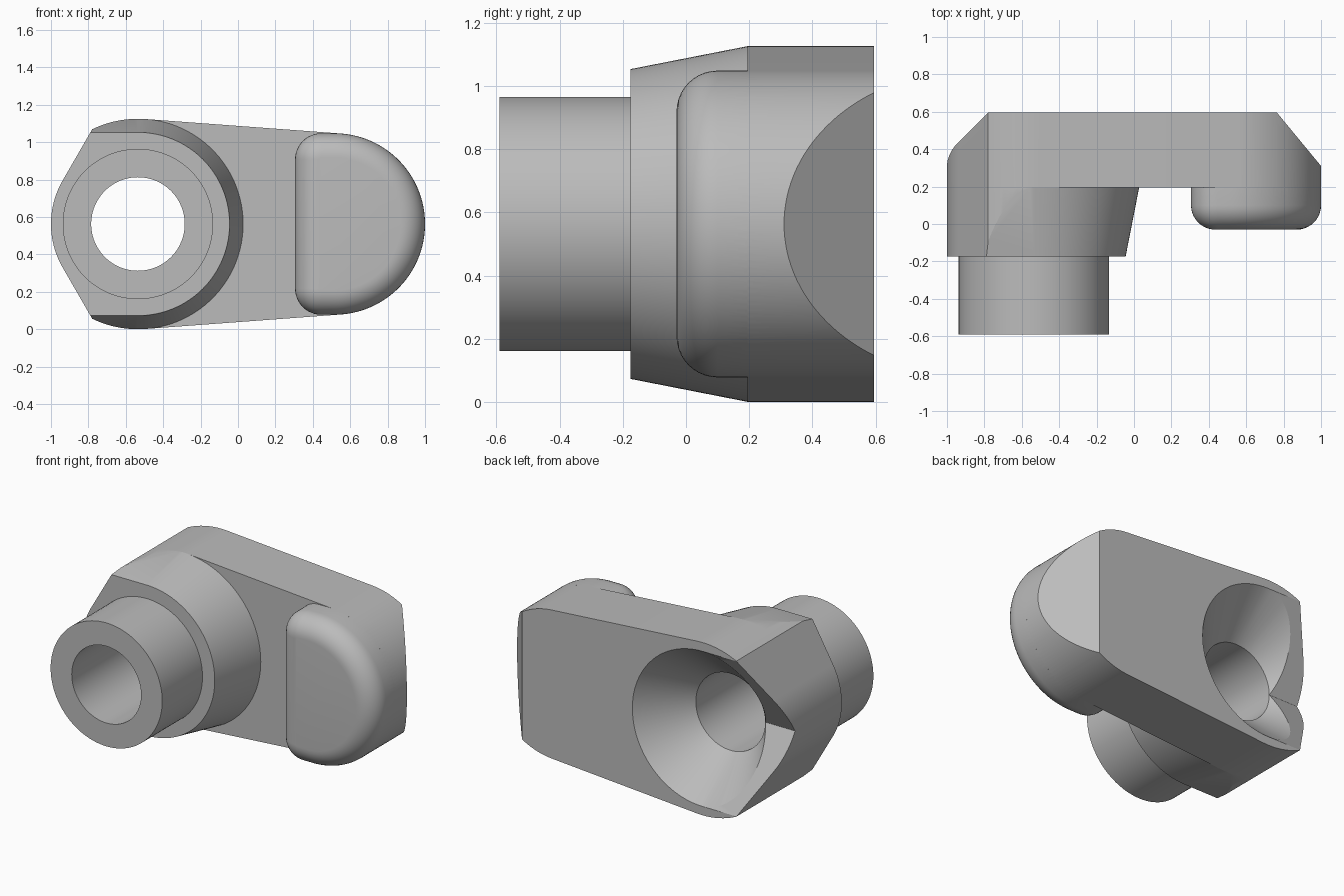
import bpy
import bmesh
from math import sin, cos, pi, radians, asin, acos, degrees

if "Cube" in bpy.data.objects:
    bpy.data.objects.remove(bpy.data.objects["Cube"], do_unlink=True)

MID = 0.563                 # height of the symmetry plane
BOSS_X, BOSS_R = -0.535, 0.5625
END_X, END_R = 0.515, 0.485
FRONT, LEDGE, BACK = -0.175, 0.195, 0.595
BORE_R, SEAT_Y, SEAT_R = 0.25, 0.306, 0.505

grey = bpy.data.materials.new("plain grey")
grey.use_nodes = True
grey.diffuse_color = (0.5, 0.5, 0.5, 1)
grey.node_tree.nodes["Principled BSDF"].inputs["Base Color"].default_value = (0.5, 0.5, 0.5, 1)


def arc(cx, cz, r, a0, a1, n):
    """Points along an arc in the x-z plane, angles in degrees."""
    angles = [radians(a0 + (a1 - a0) * i / n) for i in range(n + 1)]
    return [(cx + r * cos(a), cz + r * sin(a)) for a in angles]


def circle(r):
    return arc(BOSS_X, 0, r, 0, 360, 96)[:-1]


def box(x0, x1, h):
    return [(x0, -h), (x1, -h), (x1, h), (x0, h)]


def loft(name, sections):
    """Closed solid through matching outlines, each given as (y, points)."""
    bm = bmesh.new()
    rings = [[bm.verts.new((x, y, z + MID)) for x, z in pts] for y, pts in sections]
    for a, b in zip(rings, rings[1:]):
        for i in range(len(a)):
            j = (i + 1) % len(a)
            bm.faces.new((a[i], a[j], b[j], b[i]))
    bm.faces.new(rings[0])
    bm.faces.new(rings[-1])
    bmesh.ops.recalc_face_normals(bm, faces=bm.faces)
    mesh = bpy.data.meshes.new(name)
    bm.to_mesh(mesh)
    bm.free()
    mesh.materials.append(grey)
    obj = bpy.data.objects.new(name, mesh)
    bpy.context.collection.objects.link(obj)
    return obj


def combine(target, tool, operation):
    mod = target.modifiers.new(operation.lower(), 'BOOLEAN')
    mod.operation, mod.solver, mod.object = operation, 'EXACT', tool
    bpy.context.view_layer.objects.active = target
    bpy.ops.object.modifier_apply(modifier=mod.name)
    bpy.data.objects.remove(tool, do_unlink=True)


# Pointed end of the outline: two flats at 60 degrees with a rounded tip
TIP_R = 0.465
corner = 150 - degrees(acos(TIP_R / BOSS_R))


def pointed_end(start):
    return (arc(BOSS_X, 0, BOSS_R, start, corner, 12)
            + arc(BOSS_X, 0, TIP_R, 150, 210, 24)
            + arc(BOSS_X, 0, BOSS_R, 360 - corner, 360 - start, 12))


# Plate: tangent hull of the boss circle and the smaller end circle
tangent = 90 - degrees(asin((BOSS_R - END_R) / (END_X - BOSS_X)))
outline = arc(END_X, 0, END_R, -tangent, tangent, 64) + pointed_end(tangent)
body = loft("clamp_body", [(LEDGE, outline), (BACK, outline)])


# Tapered boss, drawn out straight towards the pointed end
def drawn_out(r):
    return arc(BOSS_X, 0, r, -90, 90, 64) + [(-1.1, r), (-1.1, -r)]


boss = loft("boss", [(FRONT, drawn_out(0.49)), (LEDGE, drawn_out(BOSS_R))])
trim = pointed_end(90) + [(BOSS_X, -0.7), (0.2, -0.7), (0.2, 0.7), (BOSS_X, 0.7)]
combine(boss, loft("boss_trim", [(FRONT - 0.1, trim), (LEDGE + 0.1, trim)]), 'INTERSECT')
combine(body, boss, 'UNION')

# Round spigot on the front of the boss
combine(body, loft("spigot", [(-0.59, circle(0.402)), (0, circle(0.402))]), 'UNION')

# D-shaped foot with a rounded front edge
FILLET, CORNER = 0.13, 0.14


def foot_outline(inset):
    cx, cz, r = 0.305 + CORNER, END_R - CORNER, CORNER - inset
    return (arc(END_X, 0, END_R - inset, -90, 90, 64)
            + arc(cx, cz, r, 90, 180, 12) + arc(cx, -cz, r, 180, 270, 12))


steps = [i / 10 * pi / 2 for i in range(11)]
foot = [(-0.03 + FILLET * (1 - cos(a)), foot_outline(FILLET * (1 - sin(a)))) for a in steps]
combine(body, loft("foot", foot + [(LEDGE, foot_outline(0))]), 'UNION')

# Sloped cut across the back of the foot end
combine(body, loft("end_chamfer", [(0.31, box(1.0, 1.5, 0.8)), (0.7, box(0.678, 1.5, 0.8))]),
        'DIFFERENCE')

# Through bore, conical seat and V groove running out of the pointed end
far = 0.7
grow = (far - SEAT_Y) / (BACK - SEAT_Y)
combine(body, loft("bore", [(-0.8, circle(BORE_R)), (SEAT_Y, circle(BORE_R)),
                            (far, circle(BORE_R + (SEAT_R - BORE_R) * grow))]), 'DIFFERENCE')
combine(body, loft("groove", [(SEAT_Y, box(-1.2, BOSS_X, 0.0005)),
                              (far, box(-1.2, BOSS_X, SEAT_R * grow))]), 'DIFFERENCE')

# Smooth curved faces, keep machined edges sharp
bpy.ops.object.select_all(action='DESELECT')
body.select_set(True)
bpy.context.view_layer.objects.active = body
bpy.ops.object.shade_smooth_by_angle(angle=radians(20))
